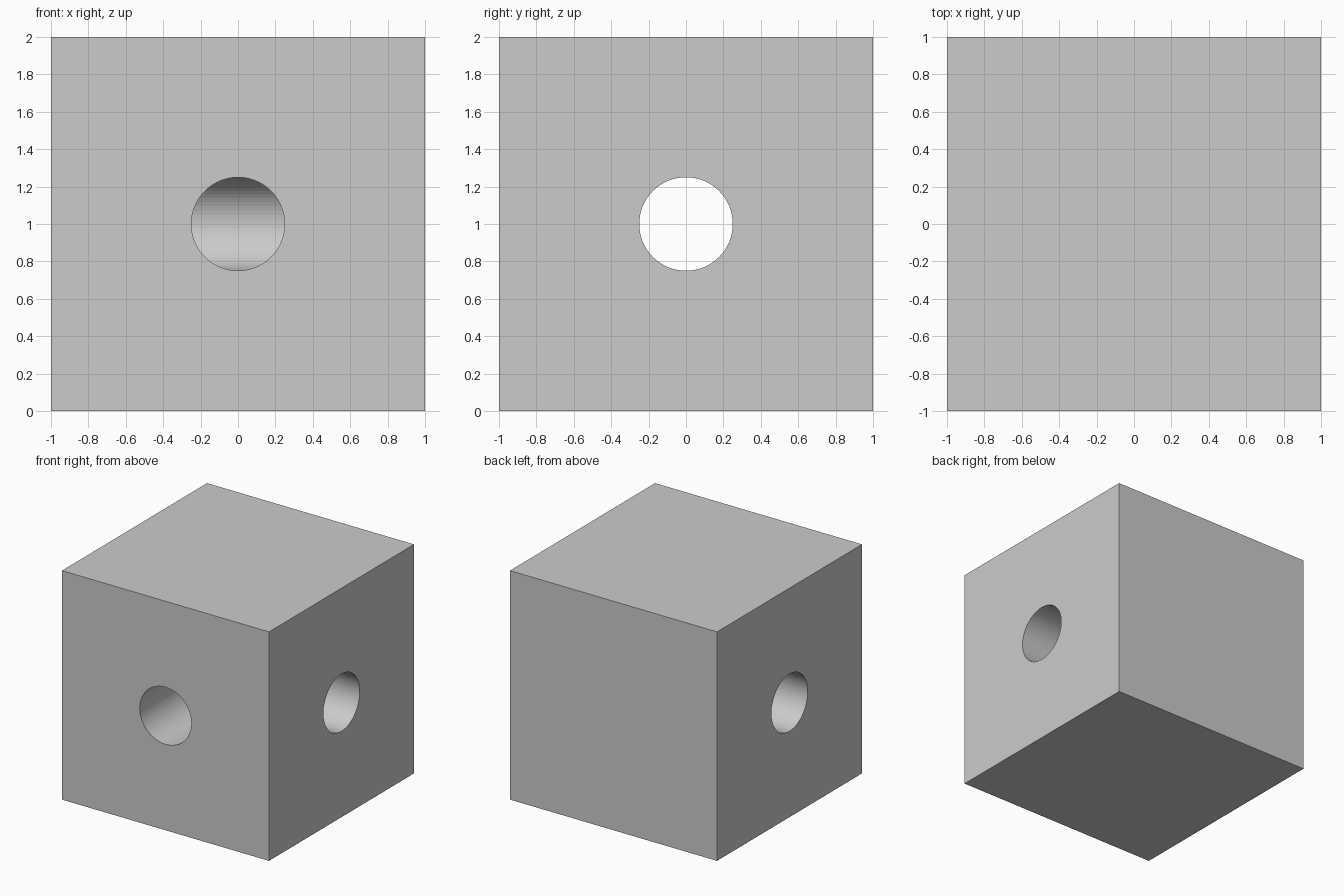
import bpy
from math import pi

if "Cube" in bpy.data.objects:
    bpy.data.objects.remove(bpy.data.objects["Cube"])

SIDES = 64


def drill(target, name, radius, depth, location, rotation):
    """Cut a round bore into the target with an applied boolean."""
    bpy.ops.mesh.primitive_cylinder_add(vertices=SIDES, radius=radius, depth=depth,
                                        location=location, rotation=rotation)
    cutter = bpy.context.object
    cutter.name = name
    cutter.hide_render = True
    mod = target.modifiers.new(name, 'BOOLEAN')
    mod.operation = 'DIFFERENCE'
    mod.solver = 'EXACT'
    mod.object = cutter
    bpy.context.view_layer.objects.active = target
    bpy.ops.object.modifier_apply(modifier=mod.name)
    bpy.data.objects.remove(cutter)


# Solid cube
bpy.ops.mesh.primitive_cube_add(size=2, location=(0, 0, 1))
block = bpy.context.object
block.name = "drilled_block"

# Bore passing from side to side
drill(block, "side_bore", 0.25, 2.4, (0, 0, 1), (0, pi / 2, 0))

# Front bore, stopping at the middle of the side bore
drill(block, "front_bore", 0.2495, 1.2, (0, -0.6, 1), (pi / 2, 0, 0))
